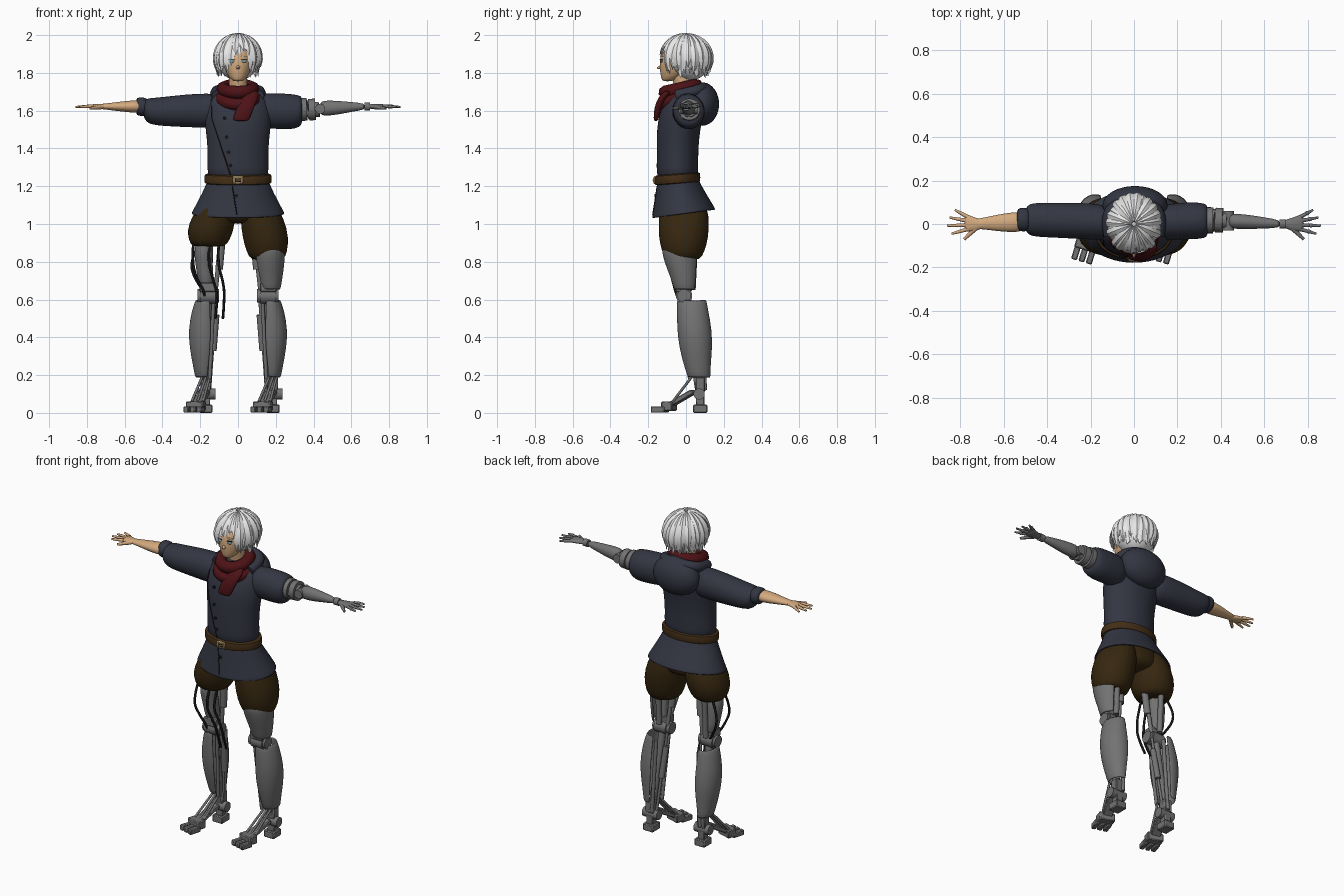
import bpy, bmesh, math, random
from math import sin, cos, pi, tau
from mathutils import Vector, Matrix

random.seed(4)
if "Cube" in bpy.data.objects:
    bpy.data.objects.remove(bpy.data.objects["Cube"])


def material(name, r, g, b):
    m = bpy.data.materials.new(name)
    m.use_nodes = True
    m.diffuse_color = (r, g, b, 1)
    shader = next(n for n in m.node_tree.nodes if n.type == 'BSDF_PRINCIPLED')
    shader.inputs["Base Color"].default_value = (r, g, b, 1)
    return m


skin = material("warm skin", .65, .4, .21)
white = material("white hair", .8, .8, .8)
navy = material("navy cloth", .033, .036, .054)
red = material("dark red wool", .075, .006, .008)
brown = material("brown cloth", .037, .02, .005)
leather = material("belt leather", .055, .027, .008)
metal = material("grey metal", .17, .17, .17)
black = material("black rubber", .008, .008, .009)
brass = material("pale brass", .5, .35, .16)
blue = material("eye blue", .2, .42, .5)


def add(name, mesh, mat, angle=40):
    mesh.materials.clear()
    mesh.materials.append(mat)
    mesh.shade_smooth()
    mesh.set_sharp_from_angle(angle=math.radians(angle))
    ob = bpy.data.objects.new(name, mesh)
    bpy.context.scene.collection.objects.link(ob)
    return ob


def from_bmesh(name, bm, mat, angle=40):
    bmesh.ops.recalc_face_normals(bm, faces=bm.faces)
    mesh = bpy.data.meshes.new(name)
    bm.to_mesh(mesh)
    bm.free()
    return add(name, mesh, mat, angle)


def loft(name, rings, mat, axis='z', arc=None, cap=True, n=24, shear=0, thick=0):
    """Elliptical rings (position, centre, centre, radius, radius) along an axis."""
    bm = bmesh.new()
    start, end = arc or (0, tau)
    rows = []
    for pos, c1, c2, r1, r2 in rings:
        row = []
        for i in range(n + bool(arc)):
            t = start + (end - start) * i / n
            u, v = c1 + r1 * cos(t), c2 + r2 * sin(t)
            row.append(bm.verts.new((u, v, pos + shear * v) if axis == 'z' else (pos, u, v)))
        rows.append(row)
    for a, b in zip(rows, rows[1:]):
        for i in range(n):
            j = (i + 1) % len(a)
            bm.faces.new((a[i], a[j], b[j], b[i]))
    if cap and not arc:
        bm.faces.new(rows[0])
        bm.faces.new(rows[-1])
    ob = from_bmesh(name, bm, mat, 60)
    if thick:
        ob.modifiers.new("thickness", 'SOLIDIFY').thickness = thick
    ob.modifiers.new("smooth", 'SUBSURF').levels = 1
    return ob


def rod(name, a, b, r, mat=metal, r2=None, n=14):
    a, b = Vector(a), Vector(b)
    bm = bmesh.new()
    turn = (b - a).to_track_quat('Z', 'Y').to_matrix().to_4x4()
    bmesh.ops.create_cone(bm, cap_ends=True, segments=n, radius1=r, radius2=r if r2 is None else r2,
                          depth=(b - a).length, matrix=Matrix.Translation((a + b) / 2) @ turn)
    return from_bmesh(name, bm, mat)


def box(name, centre, size, mat=metal, tilt=0, turn=0, bevel=.005):
    bm = bmesh.new()
    place = Matrix.Translation(centre) @ Matrix.Rotation(turn, 4, 'Z') @ Matrix.Rotation(tilt, 4, 'X')
    bmesh.ops.create_cube(bm, size=1, matrix=place @ Matrix.Diagonal((*size, 1)))
    ob = from_bmesh(name, bm, mat, 30)
    ob.modifiers.new("bevel", 'BEVEL').width = bevel
    return ob


def ball(name, centre, radii, mat):
    bm = bmesh.new()
    bmesh.ops.create_uvsphere(bm, u_segments=32, v_segments=20, radius=1,
                              matrix=Matrix.Translation(centre) @ Matrix.Diagonal((*radii, 1)))
    return from_bmesh(name, bm, mat, 80)


def tube(name, points, r, mat, closed=False):
    curve = bpy.data.curves.new(name, 'CURVE')
    curve.dimensions, curve.bevel_depth, curve.bevel_resolution = '3D', r, 2
    curve.use_fill_caps = True
    line = curve.splines.new('NURBS')
    line.points.add(len(points) - 1)
    for p, co in zip(line.points, points):
        p.co = (*co, 1)
    line.use_endpoint_u, line.use_cyclic_u, line.order_u = not closed, closed, 3
    helper = bpy.data.objects.new(name, curve)
    mesh = bpy.data.meshes.new_from_object(helper)
    bpy.data.objects.remove(helper)
    return add(name, mesh, mat, 60)


# Jacket body, flared skirt and hood
body = loft("jacket_body", [(1.2, 0, -.045, .165, .11), (1.3, 0, -.045, .162, .11), (1.4, 0, -.045, .16, .11),
                            (1.5, 0, -.04, .172, .115), (1.58, 0, -.025, .18, .118), (1.65, 0, -.01, .17, .105),
                            (1.7, 0, 0, .12, .085), (1.73, 0, 0, .07, .06)], navy, n=32)
skirt = loft("jacket_skirt", [(1.24, 0, -.045, .162, .108), (1.2, 0, -.04, .175, .118), (1.13, 0, -.025, .21, .142),
                              (1.06, 0, -.012, .247, .168), (1.055, 0, -.012, .247, .168)],
             navy, cap=False, n=32, shear=.13, thick=.01)
ball("hood", (.005, .085, 1.635), (.15, .09, .115), navy)
tube("hood_rim", [(-.11, -.05, 1.68), (-.13, .04, 1.7), (-.06, .1, 1.72), (.06, .1, 1.72),
                  (.13, .04, 1.7), (.11, -.05, 1.68)], .03, navy)

# Sleeves: a long one with a cuff, and a short one
loft("right_sleeve", [(-.08, 0, 1.6, .07, .09), (-.16, .01, 1.6, .085, .092), (-.27, .015, 1.6, .083, .088),
                      (-.4, .018, 1.595, .08, .077), (-.47, .02, 1.597, .078, .07), (-.49, .02, 1.605, .065, .055),
                      (-.5, .02, 1.61, .05, .045)], navy, 'x')
loft("right_cuff", [(-.48, .02, 1.62, .045, .04), (-.49, .02, 1.62, .055, .05), (-.53, .02, 1.622, .055, .05),
                    (-.54, .02, 1.622, .045, .04)], navy, 'x')
loft("left_sleeve", [(.08, 0, 1.6, .07, .09), (.16, .01, 1.6, .085, .094), (.26, .015, 1.595, .086, .096),
                     (.31, .015, 1.595, .084, .09), (.335, .015, 1.6, .075, .078), (.34, .015, 1.6, .06, .06)],
     navy, 'x')

# Front seam, skirt slit and buttons laid on the cloth
bpy.context.view_layer.update()
depsgraph = bpy.context.evaluated_depsgraph_get()


def on_front(ob, x, z):
    hit, point, normal, _ = ob.ray_cast((x, -1, z), (0, 1, 0), depsgraph=depsgraph)
    return point.copy() if hit else Vector((x, -.15, z))


tube("jacket_seam", [on_front(body, -.14 + .1 * max(0, i - 3) / 9, 1.66 - .4 * i / 12) for i in range(13)],
     .003, black)
tube("skirt_slit", [on_front(skirt, -.03 + .004 * i, 1.2 - .025 * i) for i in range(7)], .003, black)
spots = [(body, -.07, 1.56), (body, -.06, 1.46), (body, -.05, 1.38), (body, -.04, 1.31), (skirt, -.01, 1.15)]
for i, (cloth, x, z) in enumerate(spots):
    p = on_front(cloth, x, z)
    rod(f"button_{i}", p + Vector((0, .004, 0)), p - Vector((0, .005, 0)), .01, black)

# Belt with buckle
loft("belt", [(1.215, 0, -.045, .165, .11), (1.217, 0, -.045, .178, .12), (1.24, 0, -.045, .18, .122),
              (1.268, 0, -.045, .178, .12), (1.27, 0, -.045, .165, .11)], leather, n=32, shear=.07)
box("buckle", (0, -.166, 1.232), (.055, .012, .042), brass)
box("buckle_centre", (0, -.168, 1.232), (.037, .014, .024), leather)
box("buckle_prong", (.004, -.171, 1.232), (.03, .012, .005), brass, bevel=.001)

# Shorts with puffed legs, the left one lower
loft("shorts_seat", [(1.0, 0, -.01, .09, .09), (1.04, 0, -.012, .17, .125), (1.12, 0, -.02, .175, .12),
                     (1.2, 0, -.04, .15, .1)], brown)
for side, s, hem in (("right", -1, .88), ("left", 1, .81)):
    h = 1.08 - hem
    loft(side + "_shorts_leg", [(hem, s * .155, -.015, .07, .075), (hem + .01, s * .155, -.015, .098, .1),
                                (hem + h * .3, s * .15, -.014, .118, .126), (hem + h * .6, s * .14, -.012, .124, .136),
                                (1.08, s * .115, -.012, .105, .13), (1.16, s * .1, -.03, .07, .1)], brown)

# Head and face
loft("head", [(1.755, 0, -.1, .02, .02), (1.765, 0, -.088, .038, .042), (1.8, 0, -.06, .064, .077),
              (1.85, 0, -.045, .08, .097), (1.92, 0, -.025, .084, .108), (1.97, 0, 0, .05, .07)], skin)
rod("neck", (0, 0, 1.66), (0, -.03, 1.82), .05, skin)
rod("nose", (0, -.13, 1.83), (0, -.153, 1.826), .013, skin, r2=.004)
box("mouth", (0, -.128, 1.797), (.028, .008, .004), red, bevel=.001)
for side, s in (("right", -1), ("left", 1)):
    ball(side + "_eye", (s * .032, -.13, 1.862), (.014, .006, .008), blue)
    box(side + "_lash", (s * .033, -.131, 1.872), (.032, .008, .004), black, turn=s * .3, bevel=.001)
    box(side + "_brow", (s * .034, -.128, 1.888), (.034, .008, .005), white, turn=s * .3, bevel=.001)
    ball(side + "_ear", (s * .082, -.02, 1.85), (.012, .022, .03), skin)

# Hair: a cap under layered, pointed locks with a gap over the face
ball("hair_cap", (0, .018, 1.875), (.112, .115, .115), white)
bm = bmesh.new()
for count, lift, wide in ((30, 0, .024), (26, .006, .022), (18, .012, .02)):
    for k in range(count):
        around = tau * (k + random.uniform(-.3, .3)) / count
        front = (around + pi / 2 + pi) % tau - pi
        reach = random.uniform(2.2, 2.65) - lift * 30
        if -.25 < front < .55:
            reach = random.uniform(1.2, 1.45)
        elif abs(front) < 1:
            reach = random.uniform(1.9, 2.3)
        swirl = random.uniform(-.25, .25)
        rows = []
        for i in range(11):
            t = i / 10
            phi, az = .08 + (reach - .08) * t, around + swirl * t * (1 - t)
            spread = sin(phi) if phi < pi / 2 else max(sin(phi), .9)
            out = Vector((cos(az) * spread, sin(az) * spread, cos(phi)))
            p = Vector((0, 0, 1.872)) + Vector((out.x * (.115 + lift), out.y * (.13 + lift), out.z * (.118 + lift)))
            edge = Vector((-sin(az), cos(az), 0)) * wide * min(1, t * 4 + .2) * (1.02 - t ** 4)
            ridge = out.normalized() * .009 * (1.05 - t ** 3)
            rows.append([bm.verts.new(p + d) for d in (edge, ridge, -edge, -ridge)])
        for a, b in zip(rows, rows[1:]):
            for i in range(4):
                bm.faces.new((a[i], a[i - 1], b[i - 1], b[i]))
        bm.faces.new(rows[0])
        bm.faces.new(rows[-1])
from_bmesh("hair_locks", bm, white, 35)

# Scarf: two wraps and a hanging end
for name, r, rx, ry, z, slope in (("upper", .036, .08, .085, 1.715, .22), ("lower", .034, .095, .095, 1.67, .4)):
    tube(f"scarf_{name}_wrap", [(rx * cos(tau * i / 12), -.028 + ry * sin(tau * i / 12),
                                 z + slope * ry * sin(tau * i / 12)) for i in range(12)], r, red, True)
loft("scarf_end", [(1.545, .015, -.16, .035, .008), (1.555, .017, -.158, .045, .014), (1.61, .035, -.15, .046, .02),
                   (1.67, .065, -.125, .045, .025), (1.71, .08, -.09, .03, .02)], red)


# Hands, forearms and the jointed arm
def hand(side, s, mat):
    loft(side + "_palm", [(s * .69, 0, 1.622, .02, .014), (s * .73, -.002, 1.622, .03, .015),
                          (s * .77, .005, 1.622, .042, .013), (s * .782, .006, 1.622, .036, .009)], mat, 'x', n=16)
    tips = ((.84, -.045), (.86, -.008), (.85, .03), (.825, .065))
    for k, (x, y) in enumerate(tips):
        base, tip = Vector((s * .77, -.025 + .02 * k, 1.624)), Vector((s * x, y, 1.62))
        mid = base.lerp(tip, .5)
        rod(f"{side}_finger_{k}_base", base, mid, .0095, mat, .008)
        rod(f"{side}_finger_{k}_tip", mid, tip, .008, mat, .005)
        if mat == metal:
            ball(f"{side}_knuckle_{k}", mid, (.01, .01, .01), mat)
    rod(side + "_thumb", (s * .725, -.015, 1.62), (s * .782, -.07, 1.612), .013, mat, .007)


hand("right", -1, skin)
hand("left", 1, metal)
loft("right_forearm", [(-.5, .01, 1.622, .045, .034), (-.56, .008, 1.622, .047, .033), (-.63, .005, 1.622, .038, .025),
                       (-.7, .002, 1.622, .025, .016), (-.73, 0, 1.622, .025, .014)], skin, 'x')
for k, (x, end, r) in enumerate(((.3, .365, .06), (.365, .375, .052), (.375, .41, .057), (.41, .43, .04))):
    rod(f"left_upper_arm_ring_{k}", (x, .018, 1.605), (end, .017, 1.607), r, n=28)
rod("left_elbow", (.435, -.03, 1.61), (.435, .06, 1.61), .027)
loft("left_forearm", [(.435, .014, 1.612, .026, .03), (.45, .013, 1.613, .036, .042), (.52, .01, 1.615, .034, .038),
                      (.6, .005, 1.62, .026, .026), (.68, 0, 1.622, .018, .016)], metal, 'x')
rod("left_wrist", (.67, 0, 1.622), (.7, 0, 1.622), .022)


# Mechanical legs: open frame inside, shell outside, split foot turned aside
def leg(side, s, ankle):
    def part(name, a, b, r, mat=metal, r2=None):
        rod(f"{side}_{name}", (s * a[0], *a[1:]), (s * b[0], *b[1:]), r, mat, r2)

    def pad(name, centre, size, **more):
        box(f"{side}_{name}", centre, size, **more)

    part("thigh_core", (.155, -.02, .98), (.16, -.005, .62), .024)
    part("thigh_inner_strut", (.085, -.01, .95), (.12, .01, .64), .012)
    part("thigh_back_strut", (.16, .05, .95), (.16, .035, .65), .016)
    part("thigh_inner_sleeve", (.085, -.01, .92), (.1, 0, .76), .02)
    part("knee_axle", (.1, -.01, .62), (.215, -.01, .62), .036)
    part("knee_cap", (.12, -.01, .62), (.2, -.01, .62), .044)
    pad("knee_block", (s * .16, -.02, .665), (.085, .07, .05))
    part("shin_core", (.16, 0, .6), (abs(ankle), .07, .12), .022)
    part("shin_piston_body", (.115, .03, .52), (.13, .055, .33), .017)
    part("shin_piston_rod", (.115, .02, .6), (.15, .075, .12), .008)
    part("shin_front_rod", (.13, -.02, .58), (.15, .02, .18), .01)
    part("shin_back_rod", (.145, .085, .57), (.165, .1, .12), .011)
    loft(side + "_shin_shell", [(.6, s * .17, .03, s * .055, .078), (.54, s * .175, .035, s * .07, .083),
                                (.44, s * .178, .045, s * .085, .092), (.34, s * .178, .052, s * .078, .087),
                                (.25, s * .18, .06, s * .058, .07), (.185, s * .18, .07, s * .047, .06)],
         metal, arc=(-2, 1.9), thick=.008)
    if s > 0:
        loft("left_thigh_shell", [(.87, .16, -.03, .09, .1), (.8, .163, -.026, .084, .09),
                                  (.72, .168, -.012, .068, .07), (.65, .17, -.005, .055, .058)],
             metal, arc=(-2.5, 1.2), thick=.008)
    else:
        loft("right_thigh_casing", [(.92, -.18, -.03, .045, .055), (.84, -.185, -.025, .05, .055),
                                    (.74, -.175, -.01, .042, .045), (.66, -.165, -.005, .045, .045)], metal)
        for k, x in enumerate((-.235, -.15, -.1)):
            tube(f"right_leg_cable_{k}", [(x, -.04, .92), (x - .01, -.1, .8), (x + .02, -.07, .7),
                                          (x * .7, -.05, .62), (x * .8, 0, .5)], .007, black)
        tube("right_leg_outer_cable", [(-.2, .03, .9), (-.25, .05, .82), (-.24, .05, .72), (-.18, .02, .64)],
             .007, black)
    # Ankle and foot
    rod(side + "_ankle_axle", (ankle - .05, .07, .1), (ankle + .05, .07, .1), .03)
    pad("ankle_block", (ankle, .075, .15), (.055, .05, .08))
    pad("heel_post", (ankle, .075, .065), (.045, .045, .09))
    pad("heel", (ankle, .075, .022), (.07, .075, .044))
    pad("instep", (ankle - .03, -.025, .075), (.06, .16, .026), tilt=.5, turn=-.35)
    pad("ball_of_foot", (ankle - .052, -.09, .036), (.095, .06, .05), turn=-.3)
    for k in (-1, 0, 1):
        pad(f"toe_{k + 1}", (ankle - .062 + .034 * k, -.138 - .01 * k, .018), (.028, .075, .034), turn=-.3)
        rod(f"{side}_instep_rod_{k + 1}", (ankle - .045 + .03 * k, -.07, .06), (ankle + .02 * k, .03, .19), .007)


leg("right", -1, -.17)
leg("left", 1, .185)
